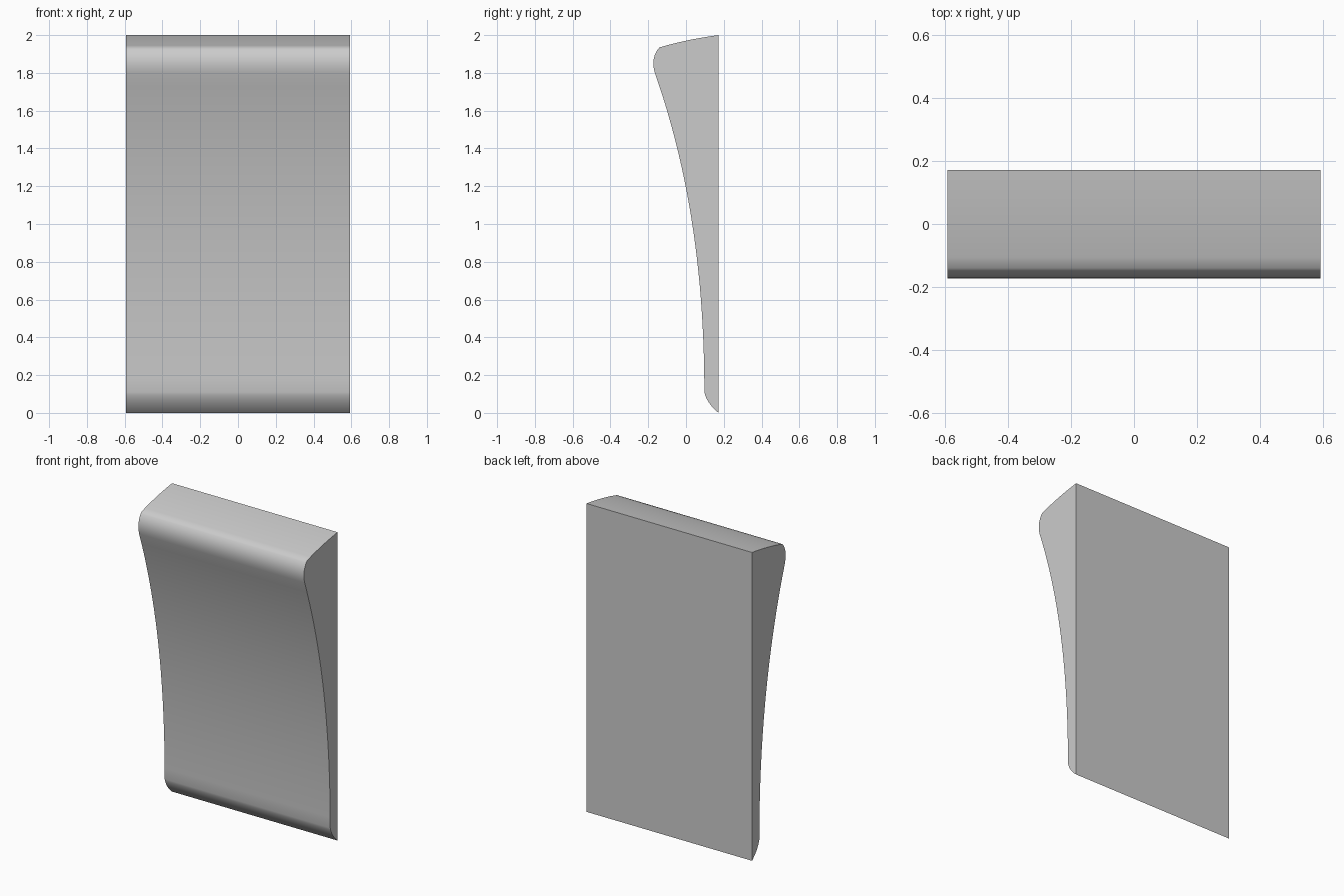
import bpy, bmesh
from mathutils import Vector
from mathutils.geometry import interpolate_bezier

if "Cube" in bpy.data.objects:
    bpy.data.objects.remove(bpy.data.objects["Cube"])

HALF_WIDTH = 0.594

# Side profile (y, z) as cubic segments: start, handle, handle, end, steps
segments = [
    ((0.172, 2.0), (0.06, 1.985), (-0.05, 1.962), (-0.14, 1.935), 8),       # top
    ((-0.14, 1.935), (-0.165, 1.91), (-0.184, 1.865), (-0.165, 1.80), 8),   # nose
    ((-0.165, 1.80), (0.032, 1.24), (0.097, 0.67), (0.097, 0.11), 24),      # front sweep
    ((0.097, 0.11), (0.105, 0.07), (0.135, 0.03), (0.172, 0.0), 8),         # toe
]

profile = [Vector((0.172, 2.0, 0))]
for a, b, c, d, n in segments:
    pts = interpolate_bezier(*[Vector((p[0], p[1], 0)) for p in (a, b, c, d)], n + 1)
    profile += pts[1:]

# Extrude the profile across x; the closing edge forms the flat back
bm = bmesh.new()
cap = bm.faces.new([bm.verts.new((-HALF_WIDTH, p.x, p.y)) for p in profile])
ext = bmesh.ops.extrude_face_region(bm, geom=[cap], use_keep_orig=True)
new_verts = [g for g in ext["geom"] if isinstance(g, bmesh.types.BMVert)]
bmesh.ops.translate(bm, verts=new_verts, vec=(2 * HALF_WIDTH, 0, 0))
bmesh.ops.recalc_face_normals(bm, faces=bm.faces[:])

mesh = bpy.data.meshes.new("curved_panel")
bm.to_mesh(mesh)
bm.free()
panel = bpy.data.objects.new("curved_panel", mesh)
bpy.context.collection.objects.link(panel)

# Smooth the curves, keep the side and back edges sharp
bpy.context.view_layer.objects.active = panel
panel.select_set(True)
bpy.ops.object.shade_smooth_by_angle(angle=0.6)
